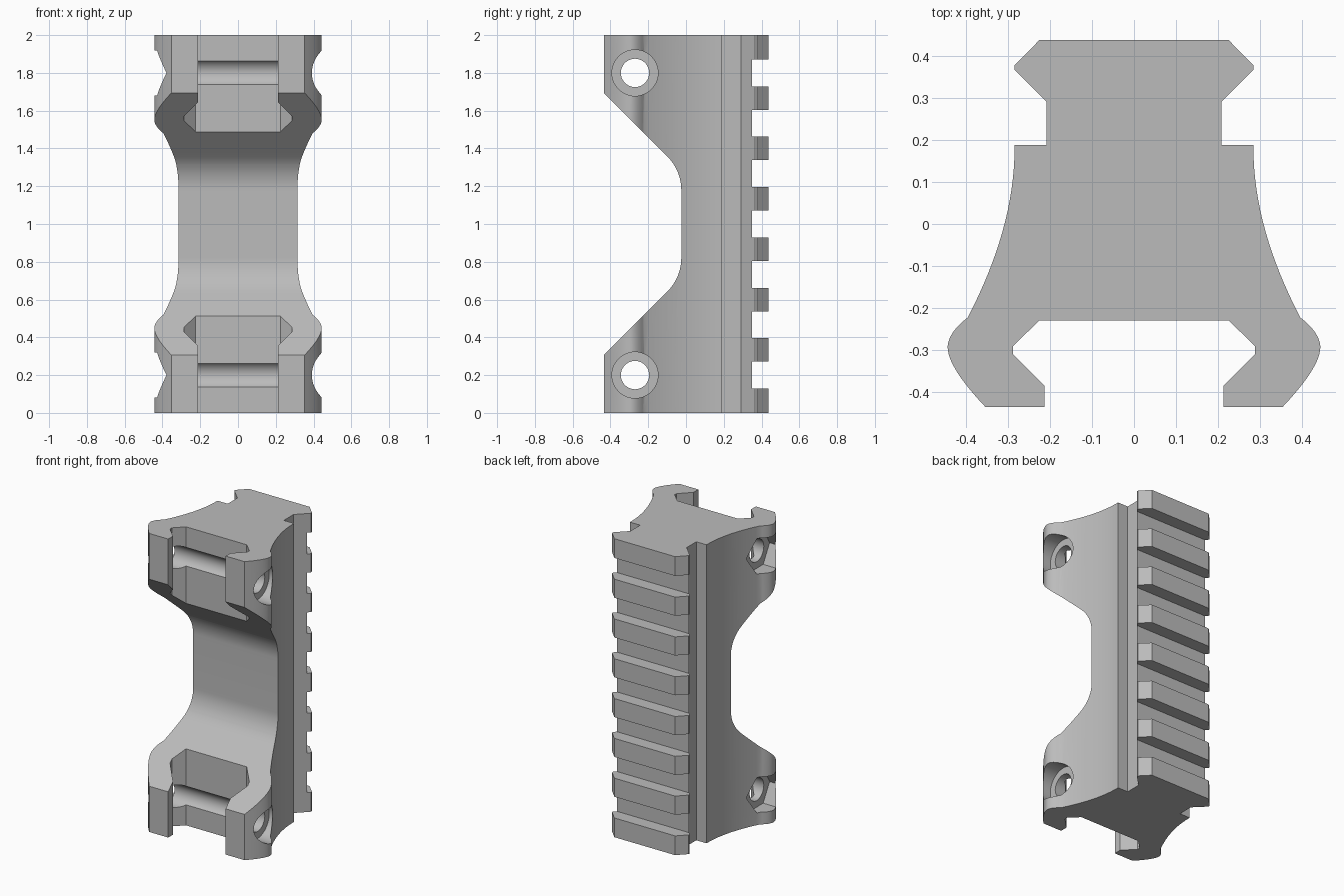
import bpy, bmesh, math
from mathutils import Vector

if "Cube" in bpy.data.objects:
    bpy.data.objects.remove(bpy.data.objects["Cube"], do_unlink=True)

grey = bpy.data.materials.new("matte grey")
grey.use_nodes = True
colour = (0.5, 0.5, 0.5, 1)
grey.diffuse_color = colour
grey.node_tree.nodes["Principled BSDF"].inputs["Base Color"].default_value = colour


def curve(a, b, c, n):
    """Quadratic curve from a to c, pulled towards b."""
    a, b, c = Vector(a), Vector(b), Vector(c)
    return [tuple(a * (1 - t) ** 2 + b * 2 * t * (1 - t) + c * t * t)
            for t in (i / n for i in range(n + 1))]


def prism(name, outline, axis, start, end):
    """Extrude a closed outline along z (outline in x, y) or x (outline in y, z)."""
    place = (lambda u, v: (u, v, start)) if axis == "z" else (lambda u, v: (start, u, v))
    step = (0, 0, end - start) if axis == "z" else (end - start, 0, 0)
    bm = bmesh.new()
    face = bm.faces.new([bm.verts.new(place(u, v)) for u, v in outline])
    top = bmesh.ops.extrude_face_region(bm, geom=[face])["geom"]
    bmesh.ops.translate(bm, vec=step, verts=[g for g in top if isinstance(g, bmesh.types.BMVert)])
    bmesh.ops.recalc_face_normals(bm, faces=bm.faces)
    mesh = bpy.data.meshes.new(name)
    bm.to_mesh(mesh)
    bm.free()
    mesh.materials.append(grey)
    ob = bpy.data.objects.new(name, mesh)
    bpy.context.collection.objects.link(ob)
    return ob


def ring(y, z, radius, sides):
    return [(y + radius * math.cos(math.tau * i / sides),
             z + radius * math.sin(math.tau * i / sides)) for i in range(sides)]


# Cross-section: rail head, neck, flared flank, rounded jaw and clamp groove
half = [(0.225, 0.437), (0.284, 0.377), (0.284, 0.366), (0.208, 0.29), (0.208, 0.188)]
half += [(0.284, 0.188)]
half += curve((0.284, 0.175), (0.285, -0.01), (0.395, -0.222), 16)
half += curve((0.395, -0.222), (0.441, -0.257), (0.443, -0.292), 8)[1:]
half += curve((0.443, -0.292), (0.443, -0.34), (0.353, -0.435), 10)[1:]
half += [(0.213, -0.435), (0.213, -0.384), (0.287, -0.31), (0.287, -0.29), (0.225, -0.229)]
body = prism("rail_riser_body", half + [(-x, y) for x, y in reversed(half)], "z", 0, 2)

cutters = []

# Arched relief in the front, 45 degree slopes blending into a flat
radius, flat_y = 0.25, -0.025
corner = [(flat_y - radius * (1 - math.cos(a)), 0.82 - radius * math.sin(a))
          for a in (math.pi / 4 * (1 - i / 12) for i in range(13))]
slope_y, slope_z = corner[0]
lower = [(-0.6, slope_z - (slope_y + 0.6))] + corner
cutters.append(prism("front_relief_cutter", lower + [(y, 2 - z) for y, z in reversed(lower)],
                     "x", -0.6, 0.6))

# Evenly spaced rail slots
for i in range(7):
    z = 0.2 + i * 1.6 / 6
    box = [(0.35, z - 0.071), (0.6, z - 0.071), (0.6, z + 0.071), (0.35, z + 0.071)]
    cutters.append(prism("rail_slot_cutter", box, "x", -0.6, 0.6))

# Cross bolt holes, round head pockets on one side and hexagonal nut pockets on the other
for z in (0.2, 1.8):
    cutters.append(prism("bolt_hole_cutter", ring(-0.27, z, 0.075, 40), "x", -0.6, 0.6))
    cutters.append(prism("head_pocket_cutter", ring(-0.27, z, 0.122, 48), "x", 0.335, 0.6))
    cutters.append(prism("nut_pocket_cutter", ring(-0.27, z, 0.137, 6), "x", -0.6, -0.335))

# Cut everything out of the body
bpy.ops.object.select_all(action="DESELECT")
body.select_set(True)
bpy.context.view_layer.objects.active = body
for cutter in cutters:
    mod = body.modifiers.new("cut", "BOOLEAN")
    mod.operation, mod.solver, mod.object = "DIFFERENCE", "EXACT", cutter
    bpy.ops.object.modifier_apply(modifier=mod.name)
    bpy.data.objects.remove(cutter, do_unlink=True)

bpy.ops.object.shade_smooth_by_angle(angle=math.radians(25))
